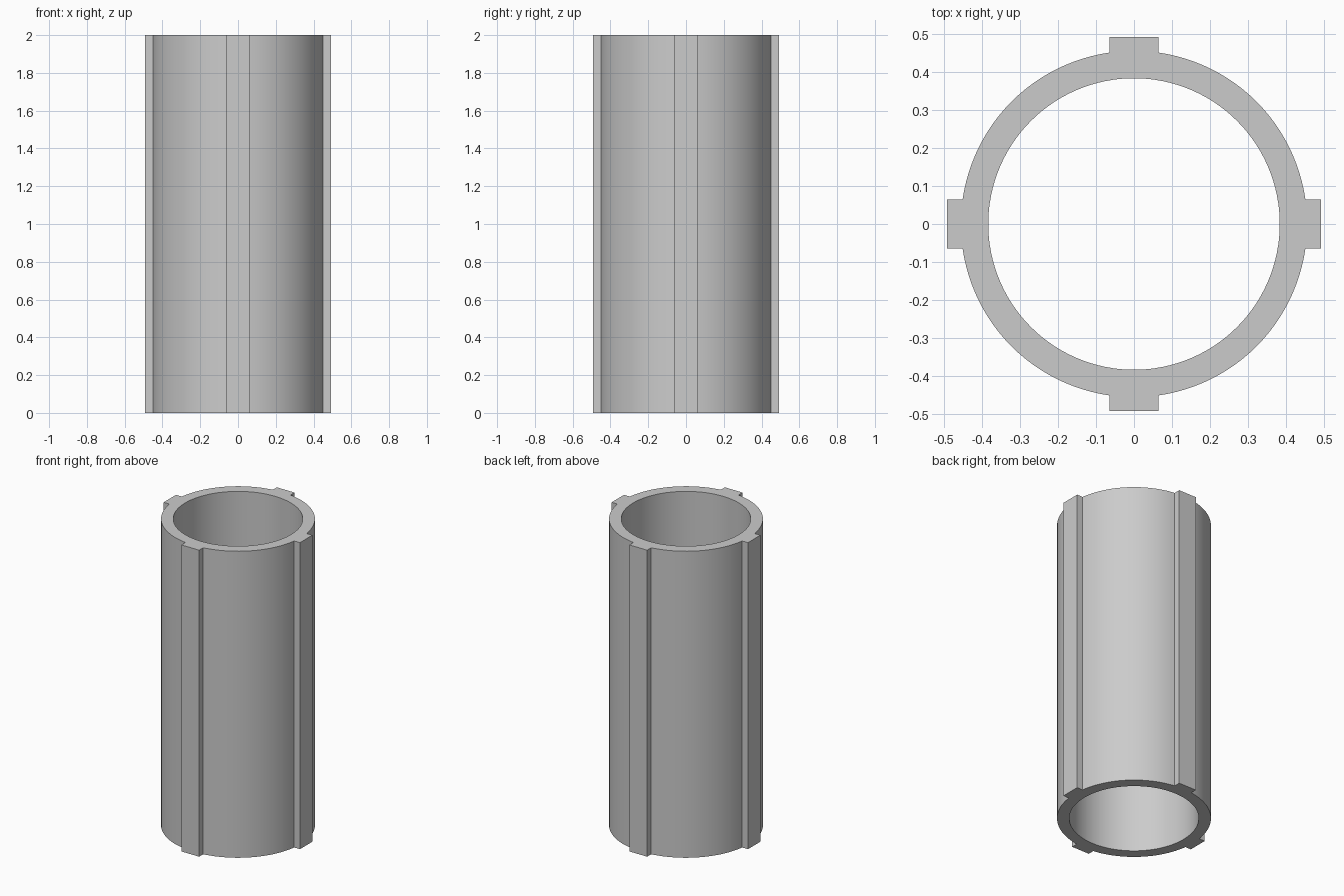
import bpy
import bmesh
from math import atan2, asin, cos, sin, pi

cube = bpy.data.objects.get("Cube")
if cube:
    bpy.data.objects.remove(cube)

HEIGHT = 2.0
R_OUT, R_IN = 0.455, 0.383     # tube wall
KEY_TIP, KEY_HALF = 0.492, 0.064  # rib reach and half width
ARC_STEPS = 24

# Outline of one quarter: a squared rib, then the arc up to the next rib
root = asin(KEY_HALF / R_OUT)
quarter = [(R_OUT * cos(root), -KEY_HALF)]
quarter += [(KEY_TIP, KEY_HALF * i / 3) for i in range(-3, 4)]
for i in range(ARC_STEPS):
    a = root + (pi / 2 - 2 * root) * i / ARC_STEPS
    quarter.append((R_OUT * cos(a), R_OUT * sin(a)))

# Repeat the quarter four times around the axis
outline = []
for c, s in ((1, 0), (0, 1), (-1, 0), (0, -1)):
    outline += [(x * c - y * s, x * s + y * c) for x, y in quarter]

# Each outline point gets a matching bore point at the same angle
bm = bmesh.new()
columns = []
for x, y in outline:
    a = atan2(y, x)
    bx, by = R_IN * cos(a), R_IN * sin(a)
    columns.append([bm.verts.new(p) for p in (
        (x, y, 0), (x, y, HEIGHT), (bx, by, HEIGHT), (bx, by, 0))])

# Outer wall, top rim, bore and bottom rim
for k, here in enumerate(columns):
    after = columns[(k + 1) % len(columns)]
    for j in range(4):
        n = (j + 1) % 4
        bm.faces.new((here[j], after[j], after[n], here[n]))
bmesh.ops.recalc_face_normals(bm, faces=bm.faces[:])

mesh = bpy.data.meshes.new("ribbed_tube")
bm.to_mesh(mesh)
bm.free()
tube = bpy.data.objects.new("ribbed_tube", mesh)
bpy.context.collection.objects.link(tube)

# Plain grey
grey = bpy.data.materials.new("plain_grey")
grey.use_nodes = True
color = (0.6, 0.6, 0.6, 1)
grey.diffuse_color = color
grey.node_tree.nodes["Principled BSDF"].inputs["Base Color"].default_value = color
mesh.materials.append(grey)

# Smooth round walls with crisp rib and rim edges
bpy.ops.object.select_all(action='DESELECT')
tube.select_set(True)
bpy.context.view_layer.objects.active = tube
bpy.ops.object.shade_smooth_by_angle(angle=pi / 6)
